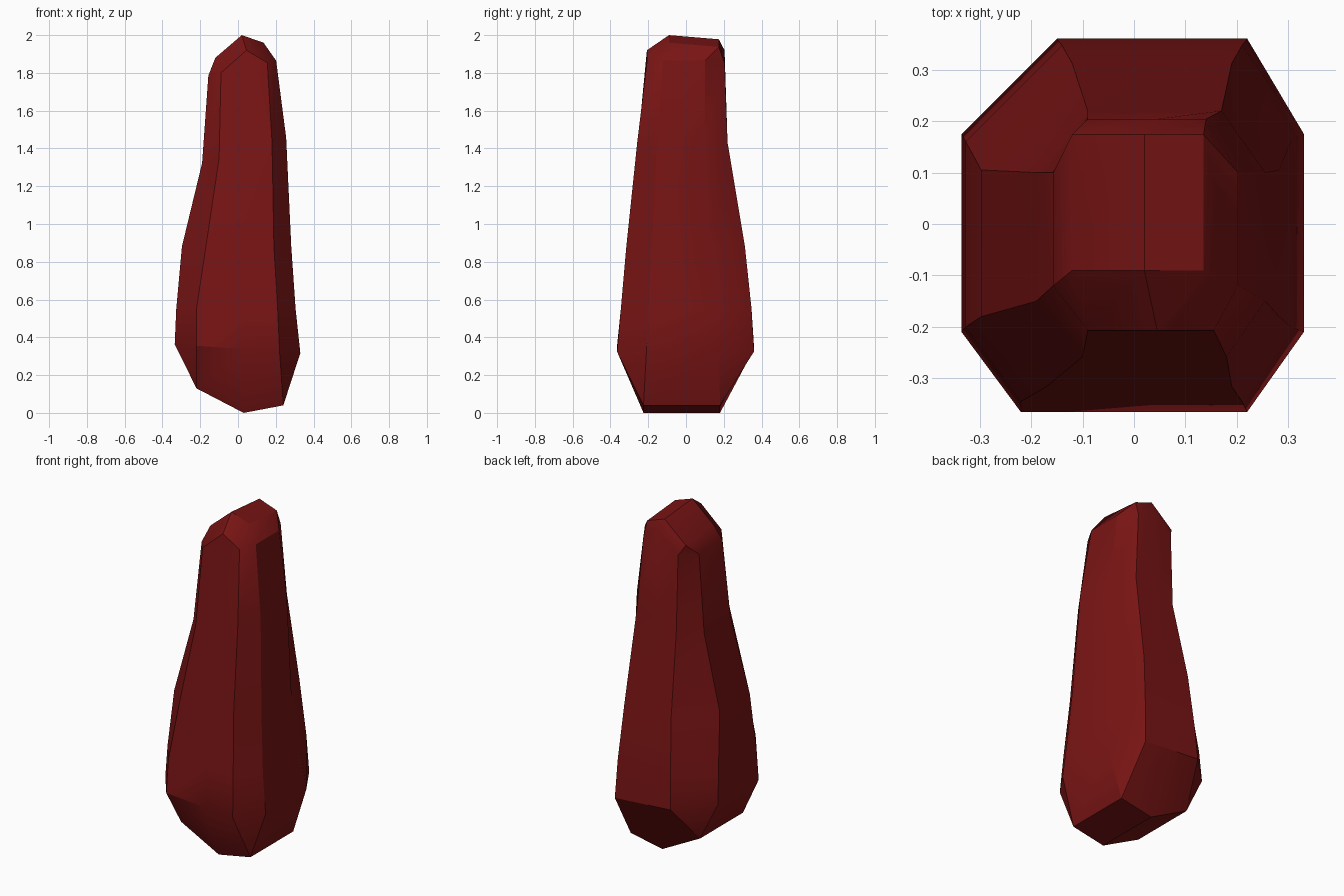
import bpy
import bmesh
import math

cube = bpy.data.objects.get("Cube")
if cube:
    bpy.data.objects.remove(cube, do_unlink=True)

# Dark red stone
stone = bpy.data.materials.new("dark_red_stone")
stone.use_nodes = True
COLOR = (0.19, 0.007, 0.007, 1)
stone.diffuse_color = COLOR
stone.node_tree.nodes["Principled BSDF"].inputs["Base Color"].default_value = COLOR
stone.node_tree.nodes["Principled BSDF"].inputs["Roughness"].default_value = 0.8


def ring(z, tilt, left, right, front, back, front_x, back_x, side_y, mid_x=0.03, peak=0.0):
    """Chamfered rectangle with a middle point on the front and the back."""
    pts = [
        (front_x[0], front), (mid_x, front), (front_x[1], front),
        (right, side_y[0]), (right, side_y[1]),
        (back_x[1], back), (mid_x, back), (back_x[0], back),
        (left, side_y[1]), (left, side_y[0]),
    ]
    return [(x, y, z + tilt * x + (peak if i in (1, 6) else 0))
            for i, (x, y) in enumerate(pts)]


def roof(left, mid, right, front, back, drop=0.0):
    """Two sloping planes meeting in a ridge; chamfer corners collapse."""
    def corner(p, y, fall=0.0):
        return (p[0], y, p[1] - fall)
    lf, mf, rf = (corner(p, front) for p in (left, mid, right))
    lb, mb, rb = (corner(p, back, drop) for p in (left, mid, right))
    return [lf, mf, rf, rf, rb, rb, mb, lb, lb, lf]


rings = [
    roof((-0.22, 0.13), (0.03, 0.0), (0.24, 0.04), -0.225, 0.18),
    ring(0.34, -0.07, -0.335, 0.33, -0.365, 0.36, (-0.22, 0.22), (-0.15, 0.22), (-0.21, 0.175)),
    ring(0.55, 0, -0.327, 0.305, -0.345, 0.347, (-0.22, 0.21), (-0.14, 0.21), (-0.20, 0.16)),
    ring(0.88, 0, -0.297, 0.282, -0.316, 0.312, (-0.17, 0.19), (-0.12, 0.19), (-0.18, 0.105)),
    ring(1.38, 0.3, -0.19, 0.255, -0.258, 0.22, (-0.10, 0.18), (-0.09, 0.17), (-0.15, 0.10)),
    ring(1.82, 0.22, -0.157, 0.202, -0.207, 0.204, (-0.09, 0.155), (-0.09, 0.14), (-0.12, 0.10),
         mid_x=0.045, peak=0.09),
    roof((-0.12, 1.88), (0.02, 2.0), (0.135, 1.96), -0.09, 0.174, 0.022),
]

# Skin the rings into one body
bm = bmesh.new()
loops = [[bm.verts.new(p) for p in r] for r in rings]
n = len(loops[0])
for low, high in zip(loops, loops[1:]):
    for i in range(n):
        j = (i + 1) % n
        bm.faces.new((low[i], low[j], high[j], high[i]))

# Close the two sloping planes at each end
for loop in (loops[0], loops[-1]):
    bm.faces.new((loop[0], loop[1], loop[6], loop[7]))
    bm.faces.new((loop[1], loop[2], loop[5], loop[6]))
bmesh.ops.remove_doubles(bm, verts=bm.verts, dist=0.0005)
bmesh.ops.dissolve_degenerate(bm, edges=bm.edges, dist=0.0005)
bmesh.ops.recalc_face_normals(bm, faces=bm.faces)

mesh = bpy.data.meshes.new("standing_stone")
bm.to_mesh(mesh)
bm.free()
mesh.materials.append(stone)
body = bpy.data.objects.new("standing_stone", mesh)
bpy.context.collection.objects.link(body)

# Soften gentle bends, keep the facet edges crisp
bpy.ops.object.select_all(action="DESELECT")
body.select_set(True)
bpy.context.view_layer.objects.active = body
bpy.ops.object.shade_smooth_by_angle(angle=math.radians(30))
